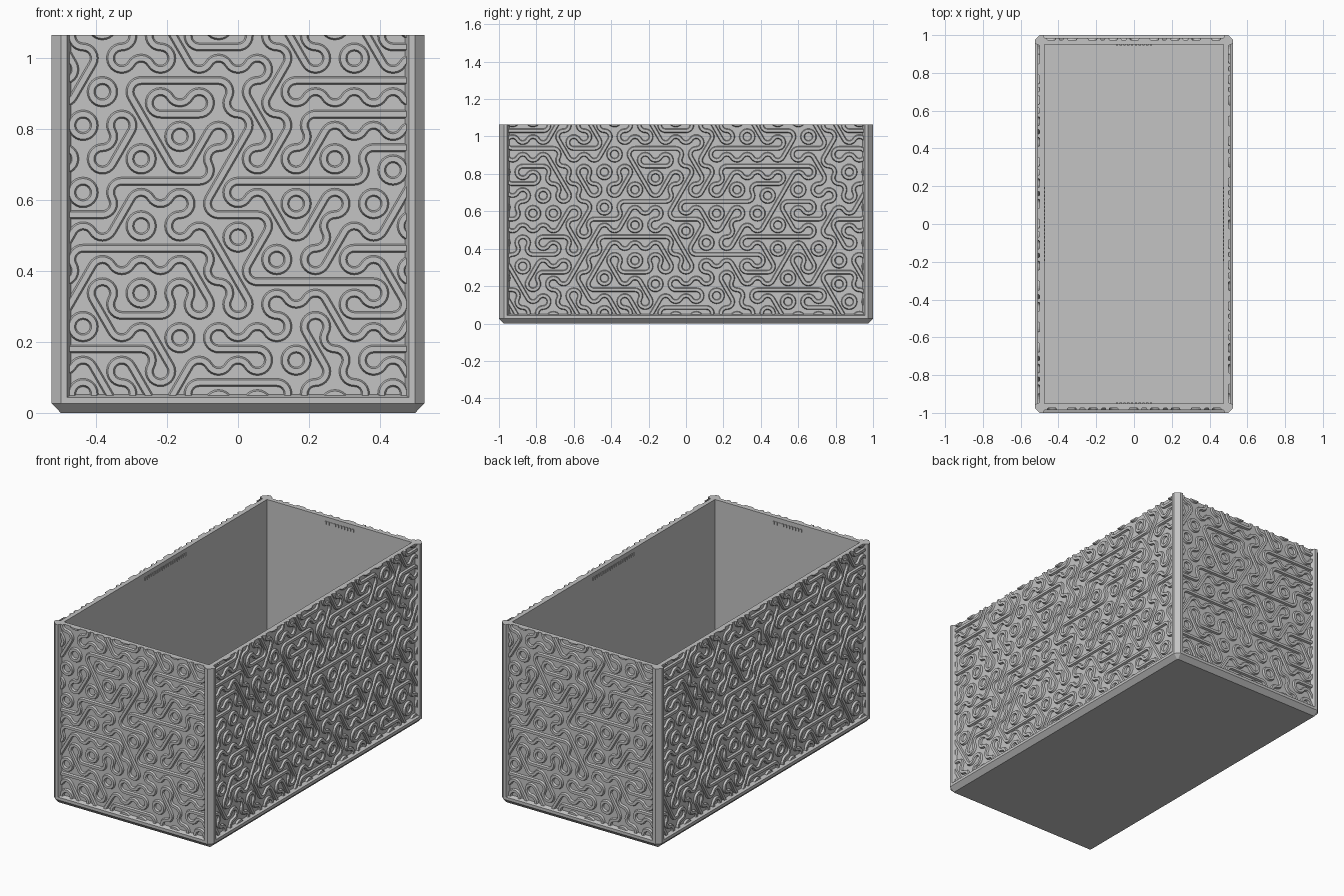
import bpy, bmesh, random
from math import sin, cos, radians, pi, sqrt, hypot
from mathutils import Vector

random.seed(7)
cube = bpy.data.objects.get("Cube")
if cube:
    bpy.data.objects.remove(cube, do_unlink=True)

HX, HY, TOP = 0.525, 1.0, 1.065      # half width, half depth, height
INNER, OUTER = 0.05, 0.025           # wall faces, measured in from the outside
SIDE = 0.063                         # hexagon side
HEXW = SIDE * sqrt(3)

grey = bpy.data.materials.new("plain_grey")
grey.use_nodes = True
colour = (0.55, 0.55, 0.55, 1)
grey.diffuse_color = colour
grey.node_tree.nodes["Principled BSDF"].inputs["Base Color"].default_value = colour


def finish(bm, name, turn=0):
    bmesh.ops.recalc_face_normals(bm, faces=bm.faces[:])
    mesh = bpy.data.meshes.new(name)
    bm.to_mesh(mesh)
    bm.free()
    mesh.materials.append(grey)
    obj = bpy.data.objects.new(name, mesh)
    obj.rotation_euler.z = turn
    bpy.context.collection.objects.link(obj)
    return obj


def loft(bm, rings, caps=True):
    """Join rings of points with quads, and close both ends."""
    loops = [[bm.verts.new(p) for p in ring] for ring in rings]
    n = len(loops[0])
    for a, b in zip(loops, loops[1:]):
        for i in range(n):
            j = (i + 1) % n
            bm.faces.new((a[i], a[j], b[j], b[i]))
    if caps:
        bm.faces.new(loops[0][::-1])
        bm.faces.new(loops[-1])


def box(bm, x0, x1, y0, y1, z0, z1):
    loft(bm, [[(x0, y0, z), (x1, y0, z), (x1, y1, z), (x0, y1, z)] for z in (z0, z1)])


def outline(inset, cut, z):
    """Rectangle with cut corners."""
    x, y = HX - inset, HY - inset
    return [(x, cut - y, z), (x, y - cut, z), (x - cut, y, z), (cut - x, y, z),
            (-x, y - cut, z), (-x, cut - y, z), (cut - x, -y, z), (x - cut, -y, z)]


# Base tray with a bevelled underside and a rail around the walls
bm = bmesh.new()
loft(bm, [outline(0.026, 0.004, 0), outline(0, 0.026, 0.027),
          outline(0, 0.026, 0.044), outline(OUTER, 0.01, 0.052)])
finish(bm, "base")

# Corner posts, mirrored from one corner
section = [(0, 0.026), (0.026, 0), (0.044, 0), (0.055, OUTER), (0.055, INNER),
           (INNER, INNER), (INNER, 0.055), (OUTER, 0.055), (0, 0.044)]
bm = bmesh.new()
loft(bm, [[(HX - a, HY - b, z) for a, b in section] for z in (0.04, TOP)])
posts = finish(bm, "corner_posts")
mirror = posts.modifiers.new("four_corners", 'MIRROR')
mirror.use_axis = (True, True, False)
mirror.use_mirror_merge = False

# Hexagonal tiles: a straight edge direction (or none) and the rounded corners
TILES = [(None, (1, 3, 5)), (None, (0, 2, 4)), (0, (1, 4)), (1, (2, 5)), (2, (0, 3))]
RINGS = [(0, 0.5), (0.16, 0.59), (-0.44, 0.62), (0.44, 0.69), (-0.44, 0.25),
         (0.65, 1.0), (0.55, 0.25), (0.87, 0.12)]
RUNS = [(1, -0.12, 0.1), (2, -0.5, -0.22), (2, 0, 0.1), (2, 0.39, 0.75),
        (5, -0.3, -0.1), (5, 0.35, 0.5), (6, -0.5, -0.37), (7, -0.35, -0.1),
        (7, 0, 0.33), (9, -0.2, -0.1), (9, 0.27, 0.5), (10, -0.28, -0.08),
        (10, 0.16, 0.5)]


def corner(cu, cz, k):
    a = radians(30 + 60 * k)
    return cu + SIDE * cos(a), cz + SIDE * sin(a)


def choose(row, cu, cz):
    need = []
    for k in range(6):
        u, z = corner(cu, cz, k)
        if any(hypot(u - a, z - b) < 0.02 for a, b in RINGS):
            need.append(k)
    fits = [t for t in TILES if all(k in t[1] for k in need)] or TILES
    if TILES[2] in fits and any(r == row and a < cu < b for r, a, b in RUNS):
        return TILES[2]
    return random.choice(fits)


layout = []
for row in range(12):
    for col in range(-10, 11):
        cu = (col + 0.5 * (row % 2)) * HEXW
        cz = -0.009 + 1.5 * SIDE * row
        layout.append((cu, cz, choose(row, cu, cz)))

RIDGE = [(-0.0125, -0.002), (-0.0075, 0.011), (0.0075, 0.011), (0.0125, -0.002)]


def tile_paths(cu, cz, tile):
    """Yield each path of a tile as (point, sideways direction) pairs."""
    straight, arcs = tile
    if straight is not None:
        a = radians(60 * straight)
        along, across = Vector((cos(a), sin(a))), Vector((-sin(a), cos(a)))
        yield [(Vector((cu, cz)) + along * e * HEXW / 2, across) for e in (-1, 1)]
    for k in arcs:
        mid = Vector(corner(cu, cz, k))
        path = []
        for i in range(9):
            a = radians(150 + 60 * k + 15 * i)
            out = Vector((cos(a), sin(a)))
            path.append((mid + out * SIDE / 2, out))
        yield path


def wall(name, half, depth, grip, turn):
    # Flat panel
    face = OUTER - depth
    bm = bmesh.new()
    box(bm, 0.055 - half, half - 0.055, face, INNER - depth, 0.05, TOP)
    finish(bm, name + "_panel", turn)

    # Winding raised ridges, trimmed to the panel
    bm = bmesh.new()
    for cu, cz, tile in layout:
        if abs(cu) < half + HEXW / 2:
            for path in tile_paths(cu, cz, tile):
                loft(bm, [[(p.x + d.x * o, face - h, p.y + d.y * o) for o, h in RIDGE]
                          for p, d in path], caps=False)
    bmesh.ops.remove_doubles(bm, verts=bm.verts[:], dist=0.0002)
    edge = half - 0.05
    for co, no in [((edge, 0, 0), (1, 0, 0)), ((-edge, 0, 0), (-1, 0, 0)),
                   ((0, 0, 0.047), (0, 0, -1)), ((0, 0, TOP), (0, 0, 1))]:
        cut = bmesh.ops.bisect_plane(bm, geom=bm.verts[:] + bm.edges[:] + bm.faces[:],
                                     plane_co=co, plane_no=no, clear_outer=True)
        rim = [e for e in cut["geom_cut"]
               if isinstance(e, bmesh.types.BMEdge) and e.is_boundary]
        if rim:
            bmesh.ops.edgenet_fill(bm, edges=rim)
    finish(bm, name + "_ridges", turn)

    # Small ribbed grip inside, just under the rim
    bm = bmesh.new()
    count = round(grip / 0.01)
    for i in range(count):
        u = -grip + (i + 0.5) * 0.02
        box(bm, u - 0.006, u + 0.006, INNER - depth - 0.002, INNER - depth + 0.004,
            1.022, 1.04)
    finish(bm, name + "_grip", turn)


for i, side in enumerate(("front", "left", "back", "right")):
    if i % 2 == 0:
        wall(side, HX, HY, 0.1, i * pi / 2)
    else:
        wall(side, HY, HX, 0.2, i * pi / 2)
